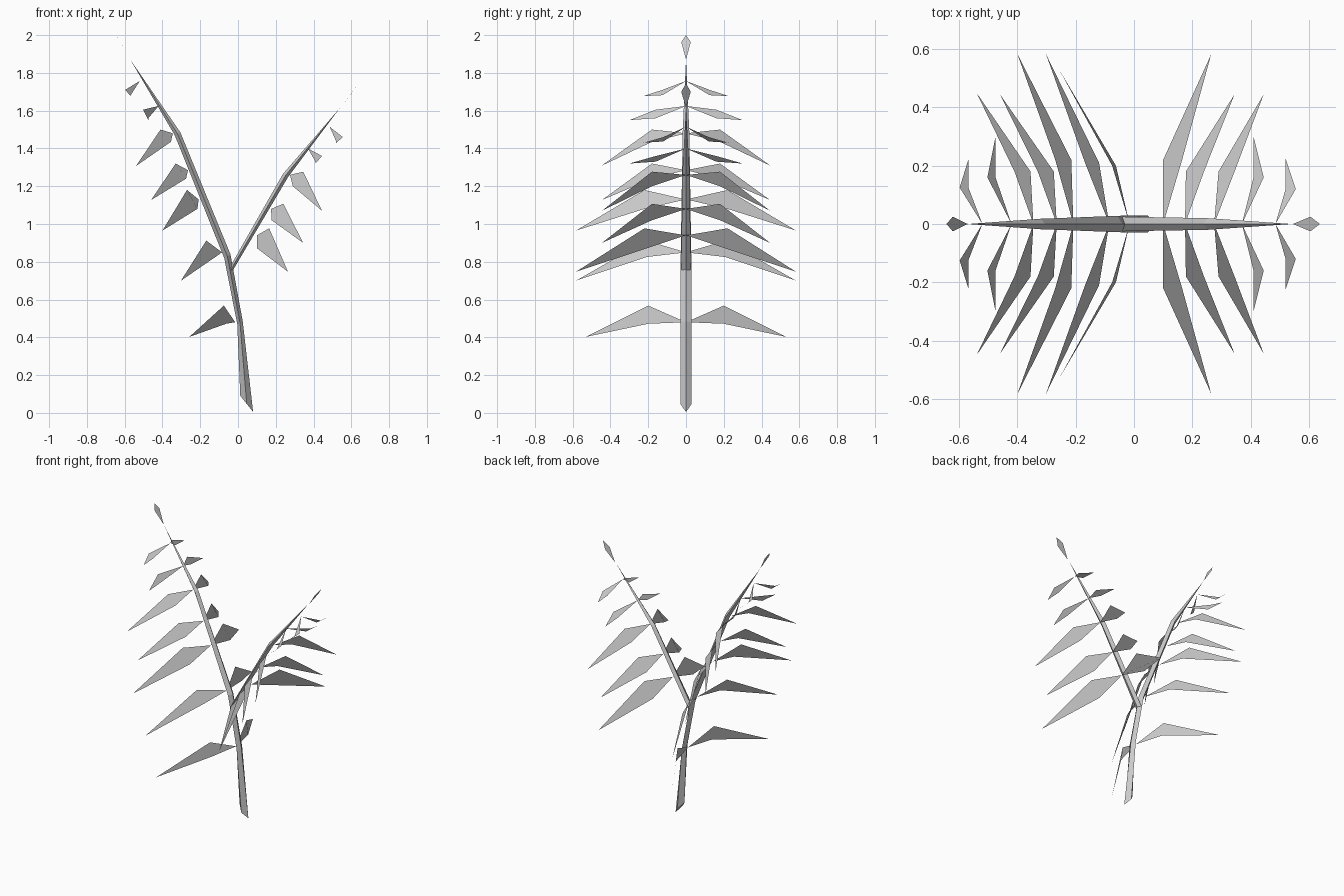
import bpy


def make(name, verts, faces):
    mesh = bpy.data.meshes.new(name)
    mesh.from_pydata(verts, [], faces)
    mesh.update()
    obj = bpy.data.objects.new(name, mesh)
    bpy.context.collection.objects.link(obj)
    return obj


def stem(name, rings, tip):
    """Four-sided tapering stem; ring = left x, left z, right x, right z, y radius."""
    verts, faces = [], [(0, 1, 2, 3)]
    for lx, lz, rx, rz, r in rings:
        cx, cz = (lx + rx) / 2, (lz + rz) / 2
        verts += [(lx, 0, lz), (cx, r, cz), (rx, 0, rz), (cx, -r, cz)]
    for k in range(len(rings) - 1):
        for i in range(4):
            a, b = 4 * k + i, 4 * k + (i + 1) % 4
            faces.append((b, a, a + 4, b + 4))
    last = len(verts) - 4
    verts.append((tip[0], 0, tip[1]))
    for i in range(4):
        faces.append((last + (i + 1) % 4, last + i, len(verts) - 1))
    make(name, verts, faces)


def leaf_pairs(name, leaves):
    """Kite leaf: root xz, upper middle xz, lower middle xz, middle y, tip xyz."""
    for n, (rx, rz, ux, uz, lx, lz, my, tx, ty, tz) in enumerate(leaves, 1):
        verts = [(rx, 0, rz), (ux, my, uz), (lx, my, lz), (tx, ty, tz)]
        obj = make(f"{name}_{n}", verts, [(0, 2, 3, 1)])
        mirror = obj.modifiers.new("Mirror", 'MIRROR')
        mirror.use_axis = (False, True, False)
        mirror.use_mirror_merge = False


def end_leaf(name, root, mid, tip):
    verts = [(root[0], 0, root[1]), (mid[0], 0.025, mid[1]),
             (tip[0], 0, tip[1]), (mid[0], -0.025, mid[1])]
    make(name, verts, [(0, 1, 2, 3)])


# Stems
stem("main_stem", [
    (0.012, 0.09, 0.08, 0.005, 0.03),
    (-0.004, 0.47, 0.025, 0.485, 0.03),
    (-0.073, 0.82, -0.04, 0.84, 0.028),
    (-0.335, 1.47, -0.305, 1.485, 0.018)], (-0.57, 1.87))
stem("side_stem", [
    (-0.047, 0.765, -0.03, 0.75, 0.025),
    (0.238, 1.265, 0.266, 1.25, 0.02)], (0.54, 1.615))

# Leaves on the main stem, bottom to top
leaf_pairs("main_leaf", [
    (-0.015, 0.48, -0.075, 0.568, -0.062, 0.472, 0.20, -0.258, 0.532, 0.402),
    (-0.085, 0.85, -0.168, 0.912, -0.12, 0.825, 0.21, -0.302, 0.583, 0.70),
    (-0.208, 1.13, -0.27, 1.18, -0.215, 1.08, 0.22, -0.40, 0.583, 0.965),
    (-0.265, 1.285, -0.33, 1.32, -0.275, 1.24, 0.18, -0.46, 0.445, 1.127),
    (-0.345, 1.48, -0.41, 1.50, -0.355, 1.435, 0.18, -0.54, 0.45, 1.307),
    (-0.42, 1.625, -0.503, 1.605, -0.475, 1.56, 0.16, -0.475, 0.30, 1.55),
    (-0.52, 1.757, -0.598, 1.71, -0.568, 1.682, 0.125, -0.567, 0.225, 1.677)])

# Leaves on the side stem, bottom to top
leaf_pairs("side_leaf", [
    (0.10, 0.94, 0.165, 0.977, 0.1, 0.872, 0.22, 0.265, 0.583, 0.747),
    (0.175, 1.08, 0.24, 1.107, 0.178, 1.02, 0.18, 0.345, 0.445, 0.90),
    (0.275, 1.26, 0.345, 1.277, 0.29, 1.20, 0.18, 0.445, 0.445, 1.07),
    (0.37, 1.40, 0.445, 1.36, 0.41, 1.33, 0.16, 0.41, 0.30, 1.32),
    (0.485, 1.515, 0.555, 1.46, 0.52, 1.437, 0.12, 0.52, 0.225, 1.43)])

# Single leaves at the stem ends
end_leaf("main_end_leaf", (-0.57, 1.87), (-0.622, 1.963), (-0.643, 2.0))
end_leaf("side_end_leaf", (0.545, 1.615), (0.605, 1.70), (0.638, 1.745))
